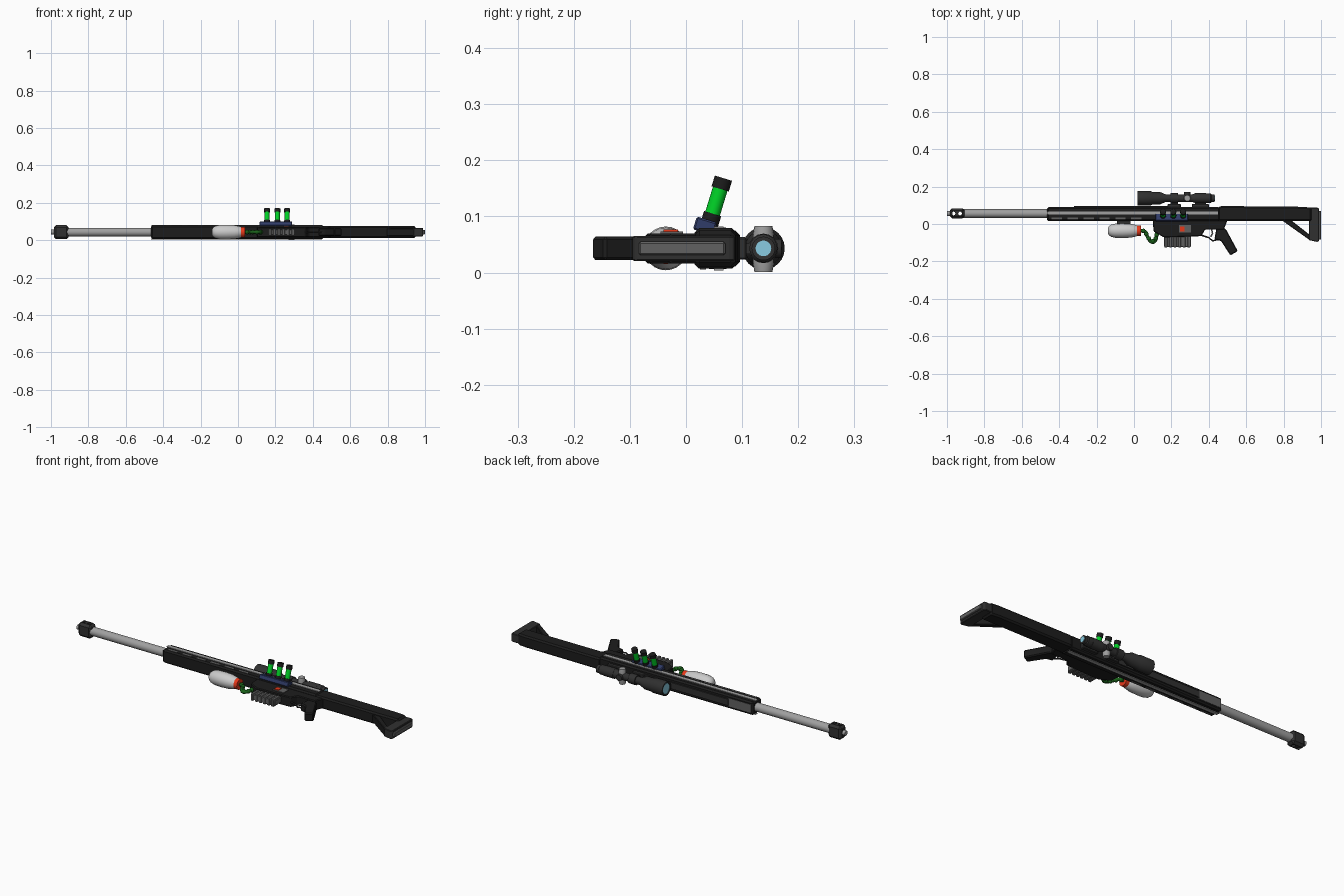
import bpy, bmesh, math
from mathutils import Vector

if "Cube" in bpy.data.objects:
    bpy.data.objects.remove(bpy.data.objects["Cube"])

CZ = 0.043  # the rifle lies on its side: length x, height y, width z


def material(name, r, g, b):
    m = bpy.data.materials.new(name)
    m.diffuse_color = (r, g, b, 1)
    m.use_nodes = True
    m.node_tree.nodes["Principled BSDF"].inputs["Base Color"].default_value = m.diffuse_color
    return m


BLACK = material("black", 0.012, 0.012, 0.012)
DARK = material("dark", 0.03, 0.03, 0.03)
GUN = material("gunmetal", 0.12, 0.12, 0.12)
STEEL = material("steel", 0.35, 0.35, 0.35)
WHITE = material("white", 0.65, 0.65, 0.65)
RED = material("red", 0.8, 0.04, 0.01)
GREEN = material("green", 0.0, 0.65, 0.02)
HOSE = material("hose_green", 0.01, 0.12, 0.01)
BLUE = material("blue", 0.03, 0.045, 0.14)
GLASS = material("glass", 0.25, 0.6, 0.75)


def finish(bm, name, mat, smooth=False, bevel=0):
    bmesh.ops.recalc_face_normals(bm, faces=bm.faces)
    me = bpy.data.meshes.new(name)
    bm.to_mesh(me)
    bm.free()
    ob = bpy.data.objects.new(name, me)
    bpy.context.collection.objects.link(ob)
    me.materials.append(mat)
    if smooth:
        bpy.ops.object.select_all(action='DESELECT')
        ob.select_set(True)
        bpy.context.view_layer.objects.active = ob
        bpy.ops.object.shade_smooth_by_angle(angle=math.radians(35))
    if bevel:
        b = ob.modifiers.new("bevel", 'BEVEL')
        b.width, b.segments, b.limit_method = bevel, 1, 'ANGLE'
    return ob


def prism(name, pts, half, mat, bevel=0, z=CZ):
    """Side profile (x, y) extruded to z +- half."""
    bm = bmesh.new()
    f = bm.faces.new([bm.verts.new((x, y, z - half)) for x, y in pts])
    ext = bmesh.ops.extrude_face_region(bm, geom=[f])
    vs = [v for v in ext["geom"] if isinstance(v, bmesh.types.BMVert)]
    bmesh.ops.translate(bm, verts=vs, vec=(0, 0, 2 * half))
    return finish(bm, name, mat, bevel=bevel)


def box(name, x0, x1, y0, y1, half, mat, bevel=0, z=CZ):
    return prism(name, [(x0, y0), (x1, y0), (x1, y1), (x0, y1)], half, mat, bevel, z)


def lathe(name, origin, axis, profile, mat, sides=16):
    """Revolve (distance, radius) points about an axis."""
    bm = bmesh.new()
    q = Vector(axis).to_track_quat('Z', 'Y')
    rings = []
    for t, r in profile:
        rings.append([bm.verts.new(Vector(origin) + q @ Vector((
            r * math.cos(2 * math.pi * i / sides), r * math.sin(2 * math.pi * i / sides), t)))
            for i in range(sides)])
    for a, b in zip(rings, rings[1:]):
        for i in range(sides):
            j = (i + 1) % sides
            bm.faces.new((a[i], a[j], b[j], b[i]))
    bm.faces.new(rings[0])
    bm.faces.new(rings[-1])
    return finish(bm, name, mat, smooth=True)


def tube(name, pts, r, mat, kind='POLY'):
    cu = bpy.data.curves.new(name, 'CURVE')
    cu.dimensions, cu.bevel_depth, cu.bevel_resolution = '3D', r, 2
    cu.use_fill_caps = True
    s = cu.splines.new(kind)
    s.points.add(len(pts) - 1)
    for p, (x, y) in zip(s.points, pts):
        p.co = (x, y, CZ, 1)
    if kind == 'NURBS':
        s.use_endpoint_u, s.order_u = True, 3
    cu.materials.append(mat)
    ob = bpy.data.objects.new(name, cu)
    bpy.context.collection.objects.link(ob)


X = (1, 0, 0)
# barrel and muzzle brake
lathe("barrel", (-0.92, 0.056, CZ), X, [(0, 0.023), (0.5, 0.023)], STEEL)
lathe("muzzle_tip", (-1, 0.056, CZ), X, [(0, 0.013), (0.03, 0.013)], STEEL, 12)
brake = box("muzzle_brake", -0.985, -0.905, 0.03, 0.083, 0.037, DARK, 0.012)
for i, x in enumerate((-0.965, -0.93)):
    hole = lathe(f"brake_hole_cutter_{i}", (x, 0.056, -0.1), (0, 0, 1),
                 [(0, 0.01), (0.3, 0.01)], BLACK, 12)
    hole.hide_render = True
    hole.hide_set(True)
    mod = brake.modifiers.new("hole", 'BOOLEAN')
    mod.object, mod.operation = hole, 'DIFFERENCE'

# upper receiver, side strips, vents and top rail
box("upper_receiver", -0.465, 0.46, 0.015, 0.09, 0.036, BLACK, 0.008)
box("handguard_top_panel", -0.455, -0.32, 0.088, 0.0915, 0.022, GUN)
box("top_rail", -0.32, 0.25, 0.088, 0.096, 0.017, DARK)
for s, side in ((1, "right"), (-1, "left")):
    box("side_strip_" + side, -0.465, 0.45, 0.05, 0.067, 0.002, STEEL, z=CZ + s * 0.037)
    for i in range(6):
        x = -0.44 + i * 0.085
        box(f"vent_{side}_{i}", x, x + 0.055, 0.025, 0.036, 0.001, GUN, z=CZ + s * 0.0363)

# stock, strut and butt pad
prism("stock", [(0.45, 0.016), (0.95, 0.016), (0.95, 0.087), (0.9, 0.092), (0.47, 0.096), (0.45, 0.092)],
      0.032, BLACK, 0.008)
prism("stock_strut", [(0.79, 0.02), (0.84, 0.02), (0.945, -0.062), (0.945, -0.09)], 0.021, BLACK, 0.003)
prism("butt_plate", [(0.935, 0.087), (0.985, 0.087), (0.99, 0.08), (0.99, -0.09), (0.98, -0.096), (0.935, -0.086)],
      0.0225, DARK, 0.003)
box("butt_pad", 0.985, 1.0, -0.084, 0.07, 0.012, GUN, 0.003)

# lower receiver, magazine, grip
prism("lower_receiver", [(0.10, 0.02), (0.105, -0.04), (0.16, -0.072), (0.36, -0.065), (0.38, -0.03),
                         (0.48, -0.03), (0.50, 0.02)], 0.027, BLACK, 0.004)
box("magazine", 0.16, 0.305, -0.122, -0.05, 0.015, GUN, 0.003)
for i in range(6):
    x = 0.163 + i * 0.0245
    box(f"magazine_rib_{i}", x, x + 0.015, -0.125, -0.055, 0.019, GUN, 0.002)
prism("grip", [(0.44, -0.025), (0.49, -0.025), (0.555, -0.145), (0.515, -0.168), (0.465, -0.09), (0.43, -0.082)],
      0.021, BLACK, 0.005)
tube("trigger_guard", [(0.36, -0.06), (0.40, -0.073), (0.42, -0.09), (0.45, -0.083)], 0.004, DARK)
tube("trigger", [(0.415, -0.03), (0.42, -0.05), (0.41, -0.068)], 0.004, STEEL)
box("side_plate", 0.24, 0.305, -0.045, -0.005, 0.002, GUN, z=CZ + 0.028)
box("red_switch", 0.245, 0.27, -0.04, -0.014, 0.004, RED, z=CZ + 0.03)

# scope with mounts, turrets and lenses
SC = (0.02, 0.138, CZ)
lathe("scope_body", SC, X, [(0.008, 0.029), (0, 0.031), (0, 0.038), (0.07, 0.038), (0.078, 0.034), (0.12, 0.033),
                           (0.15, 0.020), (0.29, 0.020), (0.305, 0.025), (0.39, 0.025), (0.395, 0.021),
                           (0.41, 0.021)], DARK, 24)
lathe("front_lens", SC, X, [(0.002, 0.028), (0.01, 0.028)], GLASS, 24)
lathe("rear_lens", SC, X, [(0.4, 0.014), (0.412, 0.014)], GLASS, 24)
lathe("scope_side_turret", (0.285, 0.138, CZ - 0.042), (0, 0, 1),
      [(0, 0.016), (0.016, 0.019), (0.066, 0.019), (0.082, 0.016)], STEEL, 16)
lathe("scope_top_turret", (0.285, 0.138, CZ), (0, 1, 0), [(0, 0.017), (0.032, 0.017)], DARK, 16)
for i, (a, b) in enumerate(((0.18, 0.25), (0.31, 0.40))):
    box(f"scope_mount_{i}", a, b, 0.086, 0.108, 0.02, DARK, 0.003)
    lathe(f"scope_ring_{i}", (a + 0.015, 0.138, CZ), X, [(0, 0.0265), (b - a - 0.03, 0.0265)], DARK, 16)
    box(f"mount_post_{i}", a + 0.015, b - 0.015, 0.1, 0.13, 0.01, DARK)

# vial holder and three tilted glowing vials
tilt = Vector((0, 0.026, 0.085)).normalized()
holder = box("vial_holder", 0.115, 0.29, -0.019, 0.019, 0.012, BLUE, 0.003, z=0)
holder.location = (0, 0.034, 0.083)
holder.rotation_euler.x = -math.atan2(tilt.y, tilt.z)
for i, x in enumerate((0.155, 0.21, 0.263)):
    o = (x, 0.041, 0.084)
    lathe(f"vial_glass_{i}", o, tilt, [(0.01, 0.0135), (0.08, 0.0135)], GREEN)
    lathe(f"vial_base_{i}", o, tilt, [(0, 0.016), (0.022, 0.016)], BLACK)
    lathe(f"vial_cap_{i}", o, tilt, [(0.068, 0.016), (0.088, 0.016)], BLACK)

# tank, red collar and ribbed hose
lathe("tank", (-0.14, -0.036, CZ), X, [(0, 0.012), (0.005, 0.023), (0.017, 0.032), (0.04, 0.038), (0.08, 0.039),
                                      (0.12, 0.037), (0.15, 0.031), (0.165, 0.024)], WHITE, 24)
lathe("tank_collar", (0.015, -0.036, CZ), X, [(0, 0.028), (0.022, 0.028)], RED, 20)
path = [(0.035, -0.036), (0.065, -0.036), (0.072, -0.075), (0.1, -0.105), (0.122, -0.08), (0.12, -0.04)]
tube("hose", path, 0.009, HOSE, 'NURBS')
for i, (x, y) in enumerate(((0.05, -0.037), (0.066, -0.053), (0.08, -0.078), (0.1, -0.092),
                            (0.116, -0.078), (0.121, -0.058))):
    bm = bmesh.new()
    bmesh.ops.create_icosphere(bm, subdivisions=2, radius=0.0125)
    finish(bm, f"hose_rib_{i}", HOSE, smooth=True).location = (x, y, CZ)
box("tank_bracket", -0.09, -0.02, -0.01, 0.02, 0.01, DARK)
